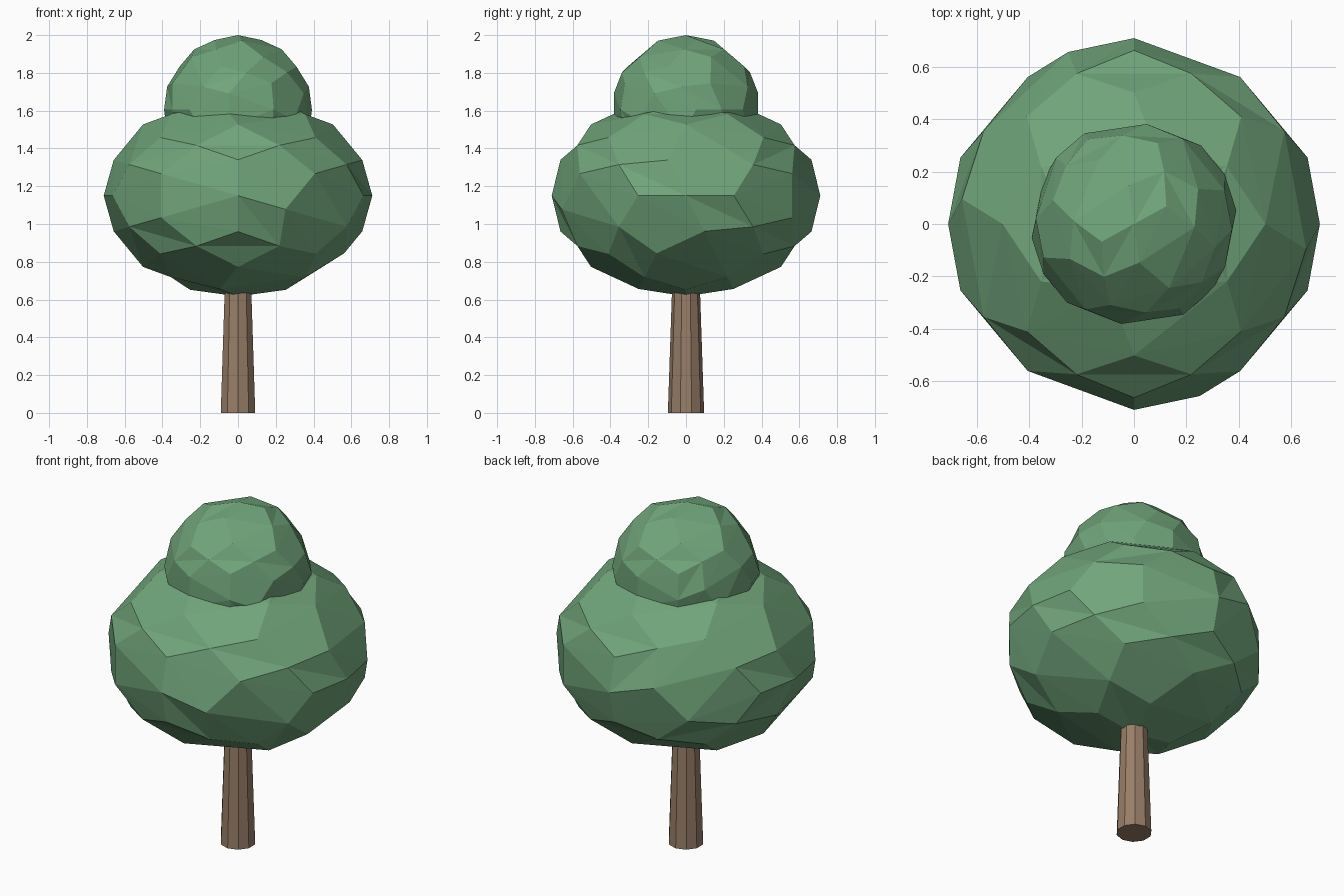
import bpy, bmesh
from math import sqrt, atan2
from mathutils import Vector, Matrix

cube = bpy.data.objects.get("Cube")
if cube:
    bpy.data.objects.remove(cube, do_unlink=True)

PHI = (1 + sqrt(5)) / 2
INV = 1 / PHI
SIGNS = [(a, b) for a in (-1, 1) for b in (-1, 1)]


def material(name, srgb):
    color = [((c / 255 + 0.055) / 1.055) ** 2.4 for c in srgb] + [1]
    mat = bpy.data.materials.new(name)
    mat.use_nodes = True
    mat.diffuse_color = color
    mat.node_tree.nodes["Principled BSDF"].inputs["Base Color"].default_value = color
    return mat


def add_object(name, bm, mat):
    bmesh.ops.recalc_face_normals(bm, faces=bm.faces)
    mesh = bpy.data.meshes.new(name)
    bm.to_mesh(mesh)
    bm.free()
    mesh.materials.append(mat)
    obj = bpy.data.objects.new(name, mesh)
    bpy.context.collection.objects.link(obj)
    return obj


def foliage(name, mat, radius, height, squash=1.0, turn=0.0):
    """Faceted ball: a dodecahedron, fan-split, subdivided once and rounded."""
    points = [Vector((x, a, b)) for x in (-1, 1) for a, b in SIGNS]
    points += [Vector((0, a * INV, b * PHI)) for a, b in SIGNS]
    points += [Vector((a * INV, b * PHI, 0)) for a, b in SIGNS]
    points += [Vector((b * PHI, 0, a * INV)) for a, b in SIGNS]
    normals = [Vector((0, a * PHI, b)) for a, b in SIGNS]
    normals += [Vector((a * PHI, b, 0)) for a, b in SIGNS]
    normals += [Vector((a, 0, b * PHI)) for a, b in SIGNS]
    fan_starts = (4, 1, 6, 3, 0, 2, 19, 7, 8, 18, 17, 11)

    bm = bmesh.new()
    verts = [bm.verts.new(p) for p in points]
    for normal, start in zip(normals, fan_starts):
        # The five corners nearest the face direction, in order around it
        ring = sorted(verts, key=lambda v: -v.co.dot(normal))[:5]
        n = normal.normalized()
        u = n.orthogonal().normalized()
        w = n.cross(u)
        ring.sort(key=lambda v: atan2(v.co.dot(w), v.co.dot(u)))
        first = ring.index(verts[start])
        ring = ring[first:] + ring[:first]
        for i in (1, 2, 3):
            bm.faces.new((ring[0], ring[i], ring[i + 1]))
    bmesh.ops.subdivide_edges(bm, edges=bm.edges[:], cuts=1, use_grid_fill=True)
    for v in bm.verts:
        x, y, z = v.co.normalized() * radius
        v.co = Vector((x, -z, y * squash))
    bmesh.ops.rotate(bm, verts=bm.verts, matrix=Matrix.Rotation(turn, 3, "Z"))
    bmesh.ops.translate(bm, verts=bm.verts, vec=(0, 0, height))
    return add_object(name, bm, mat)


leaf = material("leaf green", (112, 164, 122))
bark = material("bark brown", (152, 126, 104))

# Tapered trunk running up into the crown
TRUNK_HEIGHT = 0.95
bm = bmesh.new()
bmesh.ops.create_cone(bm, cap_ends=True, segments=10, radius1=0.096, radius2=0.064,
                      depth=TRUNK_HEIGHT,
                      matrix=Matrix.Translation((0, 0, TRUNK_HEIGHT / 2)))
add_object("trunk", bm, bark)

# Broad flattened crown and the smaller ball on top
foliage("lower_crown", leaf, 0.711, 1.15, squash=0.75)
foliage("upper_crown", leaf, 0.395, 1.605, turn=0.5)
